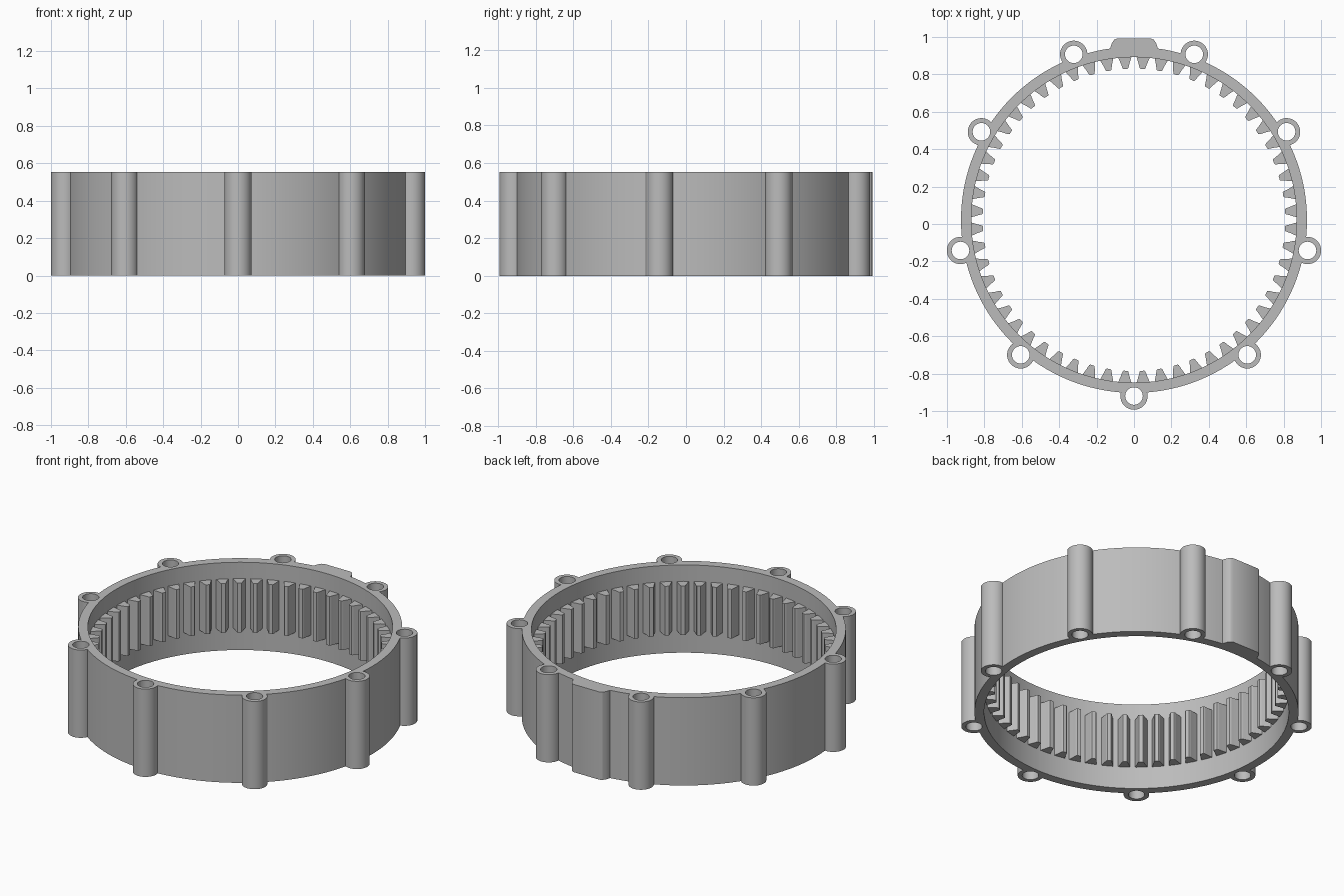
import bpy, bmesh, math
from math import cos, sin, pi, radians

if "Cube" in bpy.data.objects:
    bpy.data.objects.remove(bpy.data.objects["Cube"], do_unlink=True)

HEIGHT = 0.553
CENTRE_Y = 0.022
OUTER_R, INNER_R = 0.925, 0.87
BOLT_R, BOSS_R, HOLE_R = 0.942, 0.073, 0.047
BOSSES, TEETH = 9, 56
TOOTH_LOW, TOOTH_HIGH = 0.14, 0.45

steel = bpy.data.materials.new("grey steel")
steel.use_nodes = True
steel.diffuse_color = (0.5, 0.5, 0.5, 1)
steel.node_tree.nodes["Principled BSDF"].inputs["Base Color"].default_value = (0.5, 0.5, 0.5, 1)


def add_prism(bm, points, low, high):
    """Closed prism over a counter-clockwise outline."""
    lower = [bm.verts.new((x, y, low)) for x, y in points]
    upper = [bm.verts.new((x, y, high)) for x, y in points]
    bm.faces.new(lower[::-1])
    bm.faces.new(upper)
    n = len(points)
    for i in range(n):
        j = (i + 1) % n
        bm.faces.new((lower[i], lower[j], upper[j], upper[i]))


def make_object(name, outlines, low, high):
    bm = bmesh.new()
    for points in outlines:
        add_prism(bm, points, low, high)
    bmesh.ops.recalc_face_normals(bm, faces=bm.faces)
    mesh = bpy.data.meshes.new(name)
    bm.to_mesh(mesh)
    bm.free()
    mesh.materials.append(steel)
    obj = bpy.data.objects.new(name, mesh)
    bpy.context.collection.objects.link(obj)
    return obj


def circle(x, y, radius, segments):
    return [(x + radius * cos(2 * pi * i / segments),
             y + radius * sin(2 * pi * i / segments)) for i in range(segments)]


def select_only(obj):
    bpy.ops.object.select_all(action='DESELECT')
    obj.select_set(True)
    bpy.context.view_layer.objects.active = obj


def combine(target, tool, operation):
    select_only(target)
    mod = target.modifiers.new(operation.lower(), 'BOOLEAN')
    mod.operation = operation
    mod.solver = 'EXACT'
    mod.object = tool
    bpy.ops.object.modifier_apply(modifier=mod.name)
    bpy.data.objects.remove(tool, do_unlink=True)


# Outer housing with its screw bosses and the locating pad at the back
housing = make_object("ring_housing", [circle(0, CENTRE_Y, OUTER_R, 144)], 0, HEIGHT)
angles = [radians(-90) + 2 * pi * k / BOSSES for k in range(BOSSES)]
centres = [(BOLT_R * cos(a), CENTRE_Y + BOLT_R * sin(a)) for a in angles]
bosses = make_object("bosses", [circle(x, y, BOSS_R, 40) for x, y in centres], 0, HEIGHT)
combine(housing, bosses, 'UNION')

right_half = [(0.128, 0.89), (0.126, 0.945), (0.118, 0.968), (0.106, 0.985), (0.09, 0.992)]
pad_outline = right_half + [(-x, y) for x, y in reversed(right_half)]
combine(housing, make_object("pad", [pad_outline], 0, HEIGHT), 'UNION')

# Bore and screw holes
bore = make_object("bore", [circle(0, CENTRE_Y, INNER_R, 144)], -0.1, HEIGHT + 0.1)
combine(housing, bore, 'DIFFERENCE')
holes = make_object("holes", [circle(x, y, HOLE_R, 32) for x, y in centres], -0.1, HEIGHT + 0.1)
combine(housing, holes, 'DIFFERENCE')

# Internal gear teeth: half profile as (radius, half width), from root to tip
half_tooth = [(0.873, 0.036), (0.858, 0.031), (0.84, 0.024), (0.822, 0.0185),
              (0.812, 0.015), (0.808, 0.011)]
profile = half_tooth + [(r, -w) for r, w in reversed(half_tooth)]
tooth_outlines = []
for k in range(TEETH):
    a = 2 * pi * (k + 0.5) / TEETH
    tooth_outlines.append([(r * cos(a) - w * sin(a), CENTRE_Y + r * sin(a) + w * cos(a))
                           for r, w in profile])
teeth = make_object("gear_teeth", tooth_outlines, TOOTH_LOW, TOOTH_HIGH)

for obj in (housing, teeth):
    select_only(obj)
    bpy.ops.object.shade_smooth_by_angle(angle=radians(30))
